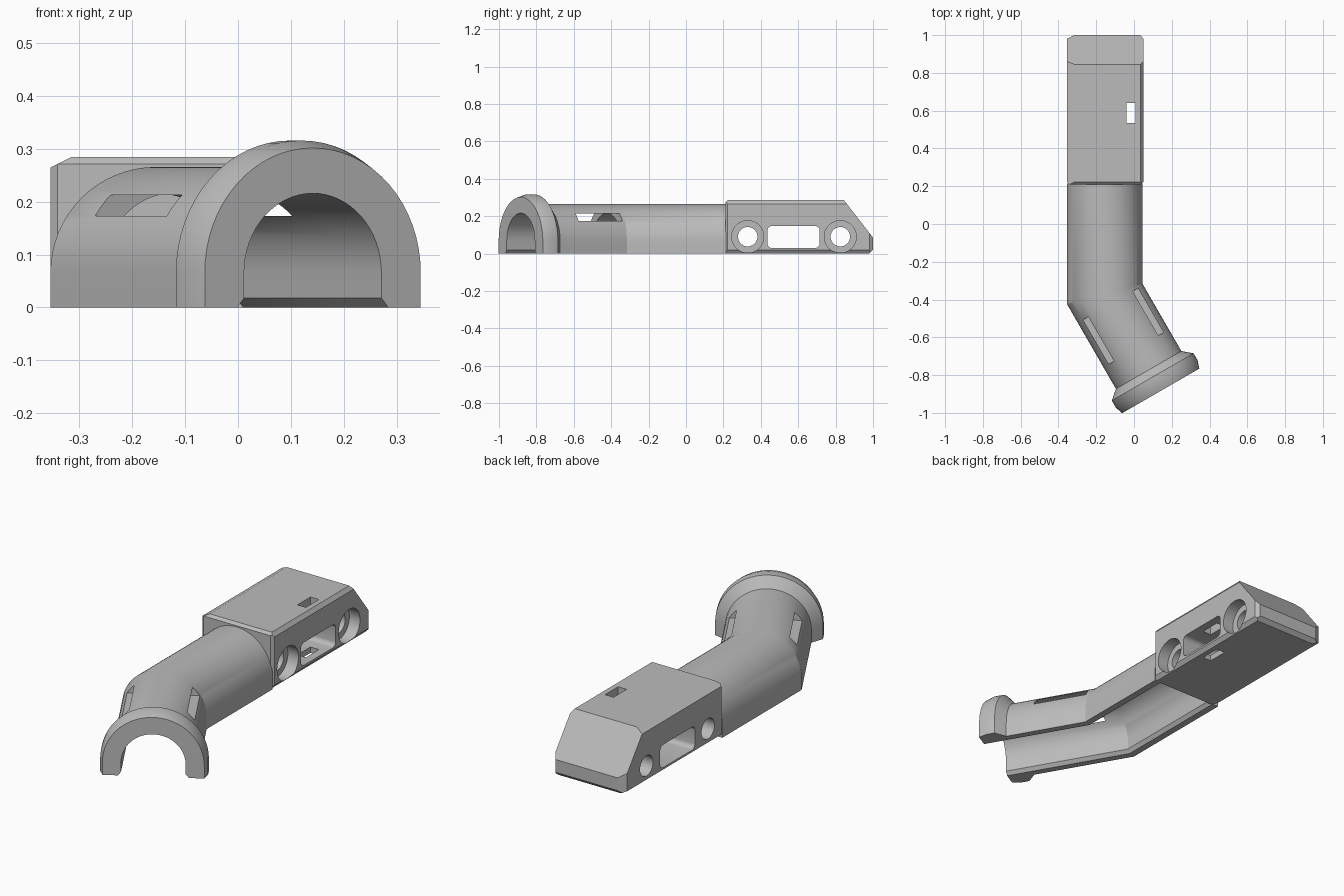
import bpy, bmesh, math
from mathutils import Vector

cube = bpy.data.objects.get("Cube")
if cube:
    bpy.data.objects.remove(cube, do_unlink=True)

grey = bpy.data.materials.new("plain grey")
grey.use_nodes = True
grey.diffuse_color = (0.5, 0.5, 0.5, 1)
grey.node_tree.nodes["Principled BSDF"].inputs["Base Color"].default_value = (0.5, 0.5, 0.5, 1)


def finish(name, bm):
    bmesh.ops.recalc_face_normals(bm, faces=bm.faces)
    mesh = bpy.data.meshes.new(name)
    bm.to_mesh(mesh)
    bm.free()
    mesh.materials.append(grey)
    obj = bpy.data.objects.new(name, mesh)
    bpy.context.collection.objects.link(obj)
    return obj


def prism(points, direction):
    """Extrude a closed outline along a vector."""
    bm = bmesh.new()
    face = bm.faces.new([bm.verts.new(p) for p in points])
    new = bmesh.ops.extrude_face_region(bm, geom=[face])["geom"]
    verts = [v for v in new if isinstance(v, bmesh.types.BMVert)]
    bmesh.ops.translate(bm, verts=verts, vec=direction)
    return bm


def select_only(obj):
    bpy.ops.object.select_all(action="DESELECT")
    obj.select_set(True)
    bpy.context.view_layer.objects.active = obj


def cut(obj, bm):
    cutter = finish("cutter", bm)
    cutter.hide_render = True
    mod = obj.modifiers.new("cut", "BOOLEAN")
    mod.operation = "DIFFERENCE"
    mod.solver = "EXACT"
    mod.object = cutter
    select_only(obj)
    bpy.ops.object.modifier_apply(modifier=mod.name)
    bpy.data.objects.remove(cutter, do_unlink=True)


def rounded(y0, y1, z0, z1, r, x, n=8):
    """Rounded rectangle in the side plane; a circle when r is half its size."""
    pts = []
    corners = [(y1 - r, z1 - r), (y0 + r, z1 - r), (y0 + r, z0 + r), (y1 - r, z0 + r)]
    for k, (cy, cz) in enumerate(corners):
        for i in range(n):
            a = math.pi / 2 * (k + (i + 0.5) / n)
            pts.append((x, cy + r * math.cos(a), cz + r * math.sin(a)))
    return pts


def disc(y, z, r, x):
    return rounded(y - r, y + r, z - r, z + r, r, x)


# Housing: side profile, then every edge chamfered by a plane
LEFT, RIGHT, FRONT, TOP = -0.355, 0.05, 0.21, 0.285
side = [(FRONT, 0), (FRONT, TOP), (0.845, TOP), (1, 0.085), (1, 0.02), (0.98, 0)]
bm = prism([(LEFT, y, z) for y, z in side], (RIGHT - LEFT, 0, 0))
chamfers = [((LEFT, 0, TOP - 0.02), (-1, 0, 2)), ((LEFT, 0, 0.02), (-1, 0, -2)),
            ((LEFT, 0.98, 0), (-1, 2, 0)), ((RIGHT, 0, TOP - 0.02), (4, 0, 3)),
            ((RIGHT, 0, 0.02), (4, 0, -3)), ((RIGHT, 0.98, 0), (4, 3, 0)),
            ((0, FRONT, TOP - 0.013), (0, -1, 1)),
            ((LEFT, FRONT + 0.013, 0), (-1, -1, 0)),
            ((RIGHT, FRONT + 0.013, 0), (1, -1, 0))]
for point, normal in chamfers:
    res = bmesh.ops.bisect_plane(bm, geom=bm.verts[:] + bm.edges[:] + bm.faces[:],
                                 plane_co=point, plane_no=Vector(normal).normalized(),
                                 clear_outer=True)
    edges = [e for e in res["geom_cut"] if isinstance(e, bmesh.types.BMEdge)]
    bmesh.ops.holes_fill(bm, edges=edges, sides=0)
housing = finish("housing", bm)

# Bolt holes with wide recesses on one side
for y in (0.33, 0.825):
    cut(housing, prism(disc(y, 0.09, 0.052, -0.5), (1, 0, 0)))
    cut(housing, prism(disc(y, 0.09, 0.086, -0.01), (0.2, 0, 0)))
# Side slot and small vertical opening
cut(housing, prism(rounded(0.435, 0.715, 0.03, 0.147, 0.025, -0.5), (1, 0, 0)))
cut(housing, prism([(-0.04, 0.535, -0.1), (0.008, 0.535, -0.1),
                    (0.008, 0.64, -0.1), (-0.04, 0.64, -0.1)], (0, 0, 0.5)))

# Bent open channel with a flared collar, lofted through stations
AXIS_Z, BORE, N = 0.066, 0.15, 32
elbow = Vector((-0.155, -0.37, 0))
bend = math.radians(30)
along = Vector((math.sin(bend), -math.cos(bend), 0))
across = Vector((math.cos(bend), math.sin(bend), 0))


def section(radius):
    """Arch outline as (sideways, height) pairs, open at the bottom."""
    arc = [math.pi * i / N for i in range(N + 1)]
    outer = [(radius * math.cos(a), AXIS_Z + radius * math.sin(a)) for a in arc]
    inner = [(BORE * math.cos(a), AXIS_Z + BORE * math.sin(a)) for a in reversed(arc)]
    foot = BORE + 0.015
    return ([(radius, 0)] + outer + [(-radius, 0), (-foot, 0), (-BORE, 0.018)]
            + inner + [(BORE, 0.018), (foot, 0)])


stations = [(Vector((elbow.x, FRONT + 0.005, 0)), Vector((1, 0, 0)), 0.2),
            (elbow, Vector((1, math.tan(bend / 2), 0)), 0.2)]
for dist, radius in ((0.465, 0.2), (0.508, 0.25), (0.55, 0.25), (0.593, 0.236)):
    stations.append((elbow + along * dist, across, radius))

bm = bmesh.new()
rings = [[bm.verts.new(c + u * s + Vector((0, 0, h))) for s, h in section(r)]
         for c, u, r in stations]
for a, b in zip(rings, rings[1:]):
    for i in range(len(a)):
        j = (i + 1) % len(a)
        bm.faces.new((a[i], a[j], b[j], b[i]))
bm.faces.new(rings[0])
bm.faces.new(rings[-1])
channel = finish("channel_with_collar", bm)

# Window cut straight through both shoulders of the angled arm
window = [elbow + along * d + across * s + Vector((0, 0, 0.173))
          for d, s in ((0.062, -0.3), (0.062, 0.3), (0.333, 0.3), (0.333, -0.3))]
cut(channel, prism(window, (0, 0, 0.04)))

for obj in (housing, channel):
    select_only(obj)
    bpy.ops.object.shade_smooth_by_angle(angle=math.radians(25))
